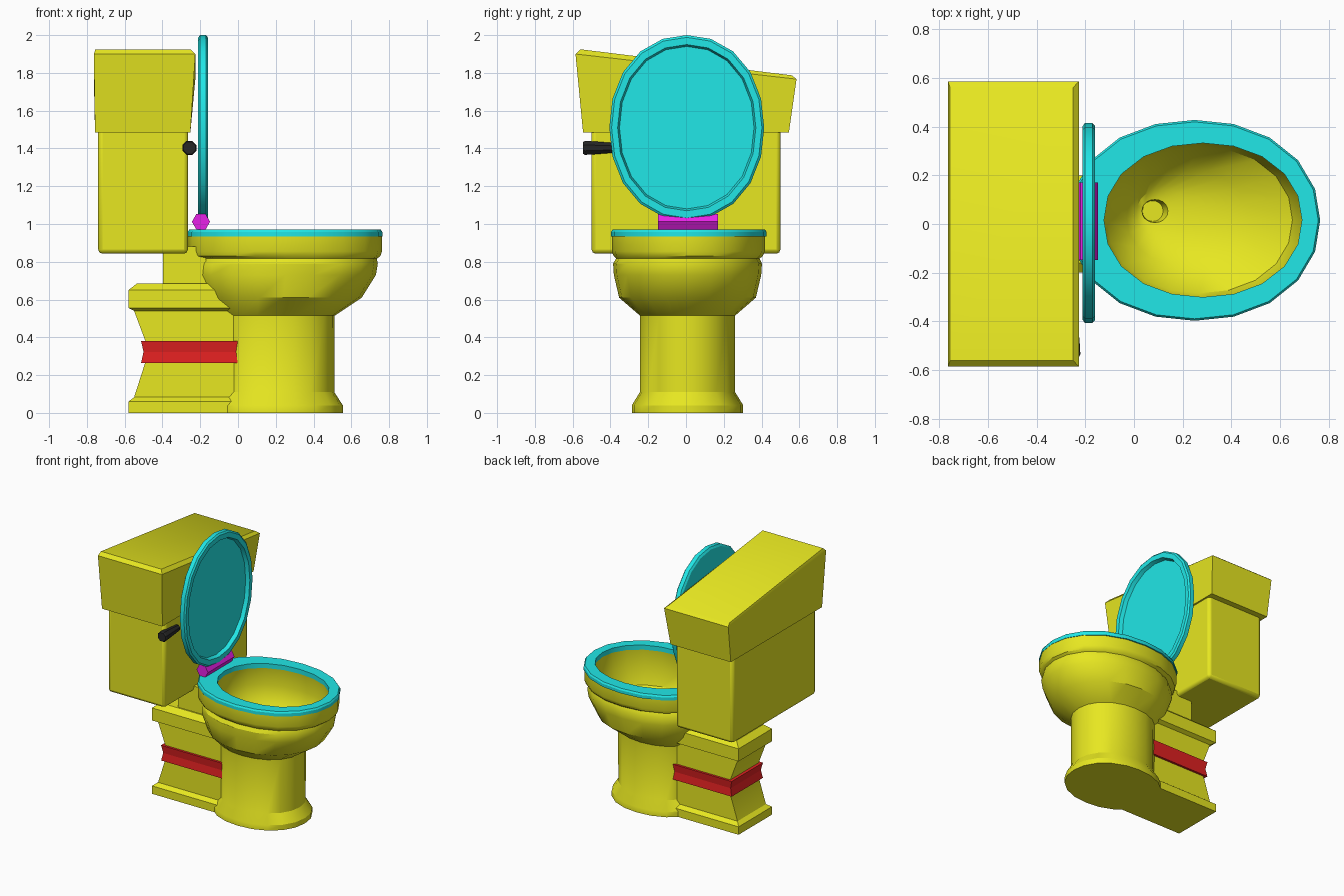
import bpy, bmesh, math


def material(name, rgb):
    m = bpy.data.materials.new(name)
    m.diffuse_color = (*rgb, 1)
    return m


YELLOW = material("yellow", (0.8, 0.8, 0.015))
CYAN = material("cyan", (0.015, 0.8, 0.8))
RED = material("red", (0.75, 0.015, 0.015))
MAGENTA = material("magenta", (0.8, 0.015, 0.8))
BLACK = material("black", (0.02, 0.02, 0.02))


def loft(name, rings, mat, closed=False, angle=32):
    """Skin a stack of equal-length point rings; cap the ends or close the loop."""
    bm = bmesh.new()
    vs = [[bm.verts.new(p) for p in ring] for ring in rings]
    n = len(vs[0])
    pairs = list(zip(vs, vs[1:])) + ([(vs[-1], vs[0])] if closed else [])
    for a, b in pairs:
        for i in range(n):
            j = (i + 1) % n
            bm.faces.new((a[i], a[j], b[j], b[i]))
    if not closed:
        bm.faces.new(vs[0])
        bm.faces.new(vs[-1])
    bmesh.ops.recalc_face_normals(bm, faces=bm.faces)
    me = bpy.data.meshes.new(name)
    bm.to_mesh(me)
    bm.free()
    me.materials.append(mat)
    ob = bpy.data.objects.new(name, me)
    bpy.context.collection.objects.link(ob)
    bpy.ops.object.select_all(action='DESELECT')
    ob.select_set(True)
    bpy.context.view_layer.objects.active = ob
    bpy.ops.object.shade_smooth_by_angle(angle=math.radians(angle))
    return ob


def oval(ca, cb, ra, rb, n=20, power=2.12):
    """Slightly squared ellipse as 2D points."""
    pts = []
    for i in range(n):
        t = 2 * math.pi * i / n
        c, s = math.cos(t), math.sin(t)
        k = (abs(c) ** power + abs(s) ** power) ** (-1 / power)
        pts.append((ca + ra * c * k, cb + rb * s * k))
    return pts


def flat(ca, cb, ra, rb, z):          # oval lying in the xy plane
    return [(x, y, z) for x, y in oval(ca, cb, ra, rb)]


def upright(x, cy, cz, ry, rz, n=20):  # oval standing in the yz plane
    return [(x, y, z) for y, z in oval(cy, cz, ry, rz, n)]


def along_y(y, cx, cz, r, n, turn=0):  # regular polygon facing y
    return [(cx + r * math.cos(2 * math.pi * i / n + turn), y,
             cz + r * math.sin(2 * math.pi * i / n + turn)) for i in range(n)]


def rect(x0, x1, hw, z, z_far=None):   # rectangle, optionally sloped along y
    zf = z if z_far is None else z_far
    return [(x0, -hw, z), (x1, -hw, z), (x1, hw, zf), (x0, hw, zf)]


# pedestal, bowl outside, rim, bowl inside and drain in one skin
loft("bowl", [flat(*r) for r in (
    (0.20, 0.008, 0.355, 0.295, 0.0),
    (0.20, 0.008, 0.355, 0.295, 0.04),
    (0.20, 0.008, 0.310, 0.252, 0.11),
    (0.20, 0.008, 0.312, 0.252, 0.515),
    (0.24, 0.008, 0.415, 0.362, 0.61),
    (0.251, 0.008, 0.479, 0.390, 0.73),
    (0.26, 0.008, 0.480, 0.394, 0.79),
    (0.267, 0.010, 0.468, 0.380, 0.817),
    (0.249, 0.012, 0.505, 0.395, 0.83),
    (0.249, 0.012, 0.513, 0.405, 0.855),
    (0.249, 0.012, 0.513, 0.405, 0.935),
    (0.283, 0.016, 0.407, 0.317, 0.935),
    (0.27, 0.016, 0.420, 0.335, 0.80),
    (0.27, 0.016, 0.380, 0.300, 0.68),
    (0.22, 0.025, 0.250, 0.200, 0.58),
    (0.12, 0.045, 0.110, 0.100, 0.525),
    (0.086, 0.053, 0.053, 0.047, 0.515),
    (0.077, 0.053, 0.042, 0.042, 0.45))], YELLOW)

# seat ring
loft("seat", [flat(*r) for r in (
    (0.249, 0.015, 0.515, 0.412, 0.935),
    (0.249, 0.015, 0.515, 0.412, 0.958),
    (0.249, 0.015, 0.507, 0.404, 0.970),
    (0.283, 0.016, 0.406, 0.316, 0.970),
    (0.283, 0.016, 0.406, 0.316, 0.935))], CYAN, closed=True)

# raised seat lid, dished on the bowl side
loft("seat_lid", [upright(*r) for r in (
    (-0.212, 0.004, 1.51, 0.395, 0.475),
    (-0.202, 0.004, 1.51, 0.410, 0.490),
    (-0.170, 0.004, 1.51, 0.410, 0.490),
    (-0.160, 0.004, 1.51, 0.398, 0.478),
    (-0.160, 0.004, 1.51, 0.366, 0.440),
    (-0.188, 0.004, 1.51, 0.356, 0.430))], CYAN)

# hinge bar
loft("hinge", [along_y(y, -0.196, 1.012, 0.048, 6) for y in (-0.147, 0.17)], MAGENTA)

# foot block behind the pedestal, with flanged base and cap
loft("rear_foot", [rect(*r) for r in (
    (-0.58, 0.0, 0.20, 0.0),
    (-0.58, 0.0, 0.20, 0.06),
    (-0.55, 0.0, 0.17, 0.083),
    (-0.49, 0.0, 0.17, 0.27),
    (-0.49, 0.0, 0.17, 0.38),
    (-0.55, 0.0, 0.17, 0.54),
    (-0.58, -0.02, 0.20, 0.555),
    (-0.58, -0.09, 0.20, 0.65),
    (-0.535, -0.13, 0.16, 0.685))], YELLOW)

# red band round the waist
loft("foot_band", [rect(*r) for r in (
    (-0.513, 0.03, 0.187, 0.265),
    (-0.500, 0.03, 0.180, 0.323),
    (-0.513, 0.03, 0.187, 0.38))], RED, angle=10)

# neck joining foot, bowl and tank
loft("neck", [rect(-0.397, -0.17, 0.15, z) for z in (0.66, 0.88)], YELLOW)

# tank
tank = loft("tank", [rect(-0.74, -0.265, 0.5, z) for z in (0.843, 1.52)], YELLOW)
bev = tank.modifiers.new("bevel", 'BEVEL')
bev.width = 0.022
bev.segments = 2

# sloped tank lid
loft("tank_lid", [
    rect(-0.757, -0.252, 0.545, 1.485),
    rect(-0.763, -0.226, 0.585, 1.90, 1.767),
    rect(-0.755, -0.25, 0.56, 1.925, 1.787)], YELLOW)

# flush handle
loft("flush_handle", [along_y(y, -0.257, 1.403, r, 8, math.pi / 8) for y, r in (
    (-0.545, 0.034), (-0.535, 0.040), (-0.50, 0.038), (-0.36, 0.026))], BLACK)
